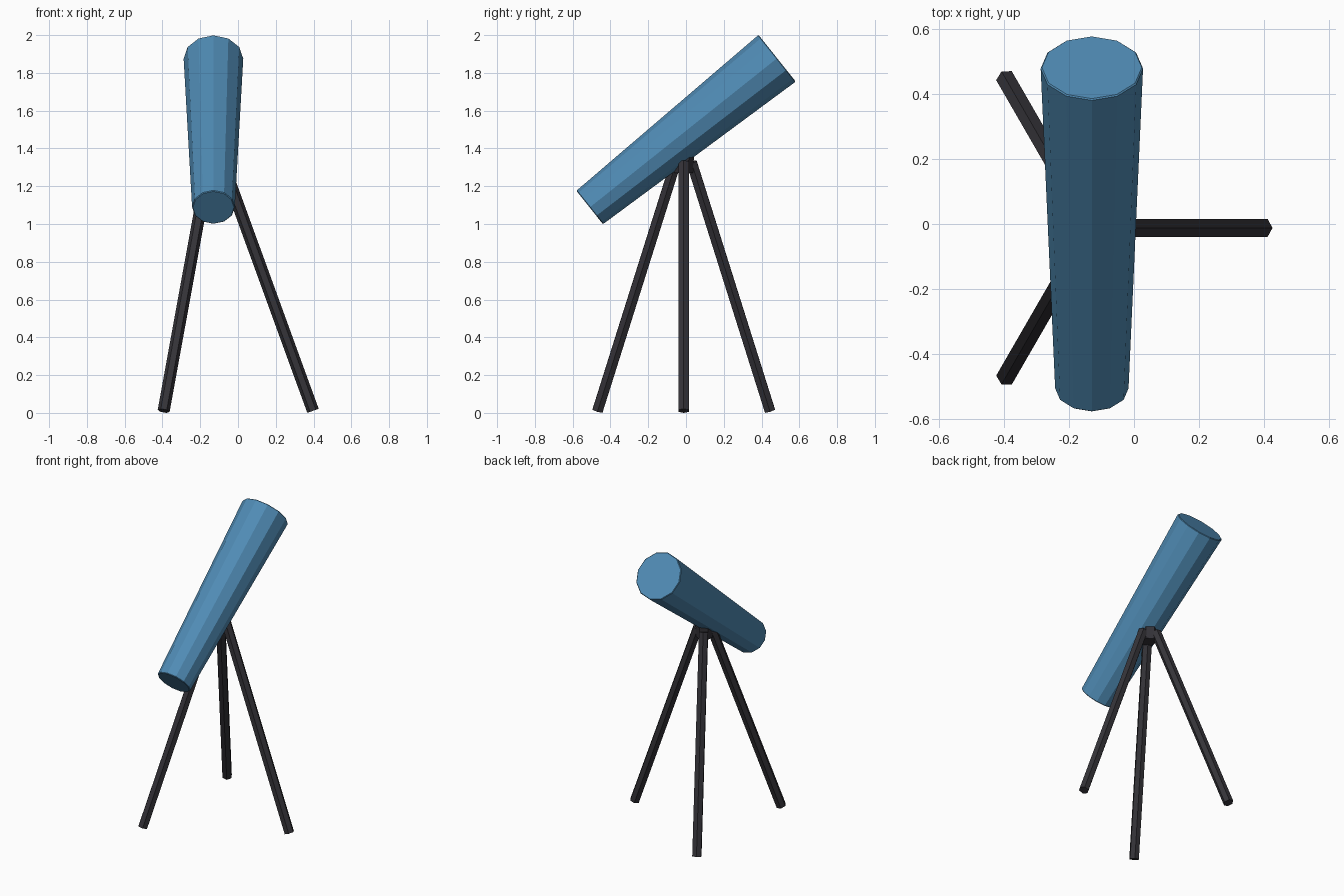
import bpy, math
from math import radians, sin, cos
from mathutils import Matrix, Vector

if "Cube" in bpy.data.objects:
    bpy.data.objects.remove(bpy.data.objects["Cube"])


def material(name, rgb):
    m = bpy.data.materials.new(name)
    m.diffuse_color = (*rgb, 1)
    m.use_nodes = True
    m.node_tree.nodes["Principled BSDF"].inputs["Base Color"].default_value = m.diffuse_color
    return m


blue = material("blue_paint", (0.08, 0.26, 0.46))
dark = material("dark_metal", (0.035, 0.033, 0.04))


def cone(name, sides, r1, r2, length, centre, rot, mat):
    """Flat-shaded prism or cone along local z."""
    bpy.ops.mesh.primitive_cone_add(vertices=sides, radius1=r1, radius2=r2, depth=length)
    ob = bpy.context.object
    ob.name = name
    ob.matrix_world = Matrix.Translation(centre) @ rot
    ob.data.materials.append(mat)
    return ob


# Tapered telescope tube, wide end up and to the back
small_end = Vector((-0.13, -0.51, 1.0875))
large_end = Vector((-0.13, 0.4825, 1.8775))
axis = large_end - small_end
pitch = math.atan2(axis.z, axis.y)
tube = cone("telescope_tube", 12, 0.113, 0.158, axis.length,
            (small_end + large_end) / 2, Matrix.Rotation(pitch - math.pi / 2, 4, 'X'), blue)
# Fine chamfer on the end rims
bev = tube.modifiers.new("rim_chamfer", 'BEVEL')
bev.width = 0.004
bev.segments = 1
bev.limit_method = 'ANGLE'
bev.angle_limit = radians(60)

# Hub under the tube
hub = Vector((-0.13, -0.012, 0))
cone("tripod_hub", 6, 0.05, 0.055, 0.11, hub + Vector((0, 0, 1.325)), Matrix.Identity(4), dark)

# Three splayed hexagonal legs
tilt, leg_len, leg_r = radians(20), 1.4, 0.032
for i, deg in enumerate((0, 120, 240)):
    a = radians(deg)
    reach = 0.527 - sin(tilt) * leg_len / 2
    height = leg_r * sin(tilt) + cos(tilt) * leg_len / 2
    centre = hub + Vector((reach * cos(a), reach * sin(a), height))
    rot = Matrix.Rotation(a - math.pi / 2, 4, 'Z') @ Matrix.Rotation(tilt, 4, 'X')
    cone(f"tripod_leg_{i + 1}", 6, leg_r, leg_r, leg_len, centre, rot, dark)
